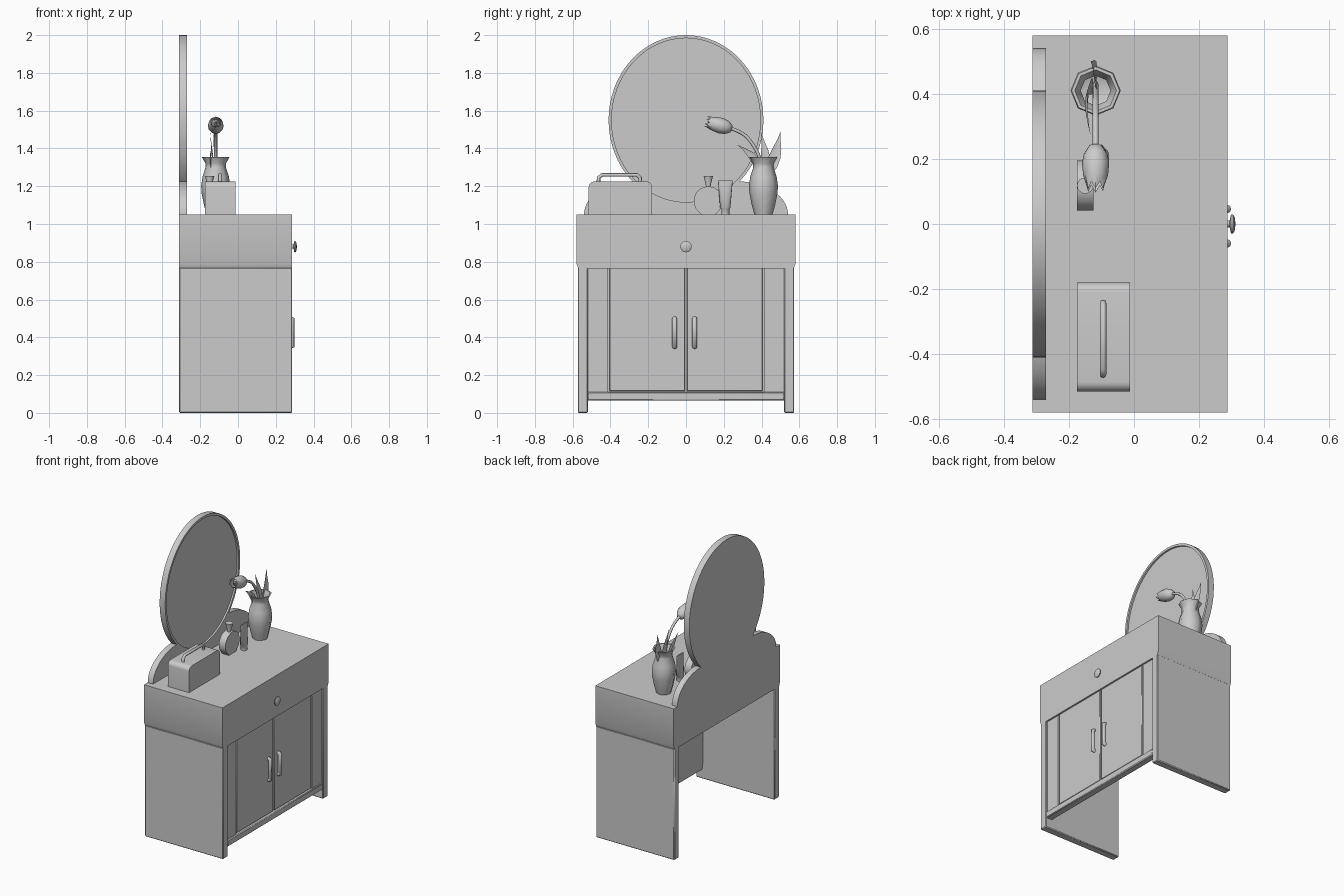
import bpy, bmesh, math
from mathutils import Vector

if "Cube" in bpy.data.objects:
    bpy.data.objects.remove(bpy.data.objects["Cube"], do_unlink=True)

grey = bpy.data.materials.new("plain grey")
grey.use_nodes = True
grey.diffuse_color = (0.6, 0.6, 0.6, 1)
grey.node_tree.nodes["Principled BSDF"].inputs["Base Color"].default_value = (0.6, 0.6, 0.6, 1)


def finish(name, bm):
    bmesh.ops.recalc_face_normals(bm, faces=bm.faces)
    mesh = bpy.data.meshes.new(name)
    bm.to_mesh(mesh)
    bm.free()
    obj = bpy.data.objects.new(name, mesh)
    bpy.context.collection.objects.link(obj)
    mesh.materials.append(grey)
    return obj


def bevel(obj, width, segments=1):
    mod = obj.modifiers.new("bevel", "BEVEL")
    mod.width, mod.segments = width, segments
    return obj


def slab_mesh(points, x0, x1):
    """Extrude a (y, z) outline along x; returns the bmesh and its +x face."""
    bm = bmesh.new()
    back = bm.faces.new([bm.verts.new((x0, y, z)) for y, z in points])
    out = bmesh.ops.extrude_face_region(bm, geom=[back], use_keep_orig=True)["geom"]
    for v in out:
        if isinstance(v, bmesh.types.BMVert):
            v.co.x = x1
    front = next(f for f in out if isinstance(f, bmesh.types.BMFace))
    bmesh.ops.recalc_face_normals(bm, faces=bm.faces)
    return bm, front


def slab(name, points, x0, x1):
    return finish(name, slab_mesh(points, x0, x1)[0])


def box(name, x0, x1, y0, y1, z0, z1):
    return slab(name, [(y0, z0), (y1, z0), (y1, z1), (y0, z1)], x0, x1)


def lathe(name, profile, sides, origin, axis=(0, 0, 1), zigzag=0):
    """Turn a (radius, height) profile around an axis."""
    bm = bmesh.new()
    rings = []
    for i, (r, h) in enumerate(profile):
        ring = []
        for k in range(sides):
            a = math.tau * k / sides
            extra = zigzag * (k % 2) if i == len(profile) - 1 else 0
            ring.append(bm.verts.new((r * math.cos(a), r * math.sin(a), h + extra)))
        rings.append(ring)
    for low, high in zip(rings, rings[1:]):
        for k in range(sides):
            n = (k + 1) % sides
            bm.faces.new((low[k], low[n], high[n], high[k]))
    bmesh.ops.remove_doubles(bm, verts=bm.verts, dist=0.0001)
    obj = finish(name, bm)
    obj.rotation_mode = "QUATERNION"
    obj.rotation_quaternion = Vector((0, 0, 1)).rotation_difference(Vector(axis))
    obj.location = origin
    return obj


def tube(name, points, radius, smooth=False):
    curve = bpy.data.curves.new(name, "CURVE")
    curve.dimensions = "3D"
    curve.bevel_depth, curve.bevel_resolution = radius, 2
    curve.use_fill_caps = True
    spline = curve.splines.new("NURBS" if smooth else "POLY")
    spline.points.add(len(points) - 1)
    for p, co in zip(spline.points, points):
        p.co = (*co, 1)
    if smooth:
        spline.use_endpoint_u = True
        spline.order_u = 3
    obj = bpy.data.objects.new(name, curve)
    bpy.context.collection.objects.link(obj)
    curve.materials.append(grey)
    return obj


def leaf(name, base, tip, bulge, width):
    """Pointed blade folded along its middle."""
    bm = bmesh.new()
    base, tip, bulge = Vector(base), Vector(tip), Vector(bulge)
    side = (tip - base).cross(Vector((1, 0, 0))).normalized()
    rows = []
    for i in range(7):
        t = i / 6
        mid = base.lerp(tip, t) + bulge * math.sin(math.pi * t)
        w = width * (0.12 + math.sin(math.pi * t ** 0.9)) * (1 - t ** 4)
        fold = Vector((w * 0.3, 0, 0))
        rows.append([bm.verts.new(p) for p in (mid - side * w + fold, mid, mid + side * w + fold)])
    for a, b in zip(rows, rows[1:]):
        for j in (0, 1):
            bm.faces.new((a[j], a[j + 1], b[j + 1], b[j]))
    bmesh.ops.remove_doubles(bm, verts=bm.verts, dist=0.0001)
    return finish(name, bm)


BACK, FRONT, TOP = -0.312, 0.287, 1.05

# Cabinet top with a recessed drawer front
half = [(0.57, 0.765), (0.58, 0.79), (0.58, TOP)]
bm, face = slab_mesh(half + [(-y, z) for y, z in reversed(half)], BACK, FRONT)
drawer = bm.faces.new([bm.verts.new((FRONT, y, z)) for y, z in
                       ((-0.48, 0.81), (0.48, 0.81), (0.48, 0.96), (-0.48, 0.96))])
rim_edges = list(face.edges) + list(drawer.edges)
bmesh.ops.delete(bm, geom=[face], context="FACES_ONLY")
pushed = bmesh.ops.extrude_face_region(bm, geom=[drawer])["geom"]
bmesh.ops.translate(bm, verts=[g for g in pushed if isinstance(g, bmesh.types.BMVert)],
                    vec=(-0.01, 0, 0))
bmesh.ops.triangle_fill(bm, edges=[e for e in rim_edges if e.is_valid], use_beauty=True)
finish("cabinet_top", bm)

# Drawer knob
lathe("drawer_knob", [(0, 0), (0.012, 0), (0.01, 0.018), (0.029, 0.022), (0.03, 0.028),
                      (0.02, 0.034), (0, 0.036)], 20, (0.276, 0, 0.88), (1, 0, 0))

# Side panels, doors, fixed strips and handles
for label, s in (("left", 1), ("right", -1)):
    a, b = sorted((s * 0.52, s * 0.573))
    bevel(box(f"side_panel_{label}", BACK, FRONT, a, b, 0, 0.77), 0.005)
    a, b = sorted((s * 0.414, s * 0.522))
    box(f"fixed_strip_{label}", 0.24, 0.275, a, b, 0.1, 0.77)
    a, b = sorted((s * 0.005, s * 0.406))
    bevel(box(f"door_{label}", 0.245, 0.275, a, b, 0.115, 0.77), 0.003)
    y = s * 0.053 - 0.007
    tube(f"door_handle_{label}", [(0.27, y, 0.35), (0.288, y, 0.355), (0.288, y, 0.495),
                                  (0.27, y, 0.5)], 0.013)
box("door_backing", 0.235, 0.262, -0.52, 0.52, 0.1, 0.77)
bevel(box("bottom_rail", 0.235, 0.285, -0.522, 0.522, 0.065, 0.11), 0.005)

# Oval mirror with a raised rim
RY, RZ, MZ = 0.41, 0.45, 1.55
oval = [(RY * math.cos(math.tau * i / 64), MZ + RZ * math.sin(math.tau * i / 64)) for i in range(64)]
bm, face = slab_mesh(oval, BACK, -0.27)
bmesh.ops.inset_region(bm, faces=[face], thickness=0.016)
pushed = bmesh.ops.extrude_face_region(bm, geom=[face])["geom"]
bmesh.ops.translate(bm, verts=[g for g in pushed if isinstance(g, bmesh.types.BMVert)],
                    vec=(-0.012, 0, 0))
if face.is_valid:
    bmesh.ops.delete(bm, geom=[face], context="FACES_ONLY")
finish("mirror", bm)


# Mirror stand hugging the lower edge of the oval
def stand_height(y):
    y = abs(y)
    dome = TOP + 0.175 * math.sqrt(max(0, 1 - (max(0, y - 0.28) / 0.26) ** 2))
    cradle = MZ - RZ * math.sqrt(max(0, 1 - (y / RY) ** 2)) + 0.006
    return min(dome, cradle)


tops = [0.54 * math.sin(math.pi / 2 * i / 32) for i in range(-32, 33)]
slab("mirror_stand", [(-0.54, TOP - 0.005)] + [(y, stand_height(y)) for y in tops]
     + [(0.54, TOP - 0.005)], BACK, -0.271)

# Vanity case with rounded upper edges and a carry handle
r, case = 0.03, []
for cy, start in ((-0.21, 0), (-0.485, math.pi / 2)):
    for i in range(7):
        a = start + math.pi / 2 * i / 6
        case.append((cy + r * math.cos(a), 1.195 + r * math.sin(a)))
slab("vanity_case", case + [(-0.515, TOP), (-0.18, TOP)], -0.175, -0.013)
tube("case_handle", [(-0.095, y, z) for y, z in
                     ((-0.463, 1.22), (-0.463, 1.245), (-0.445, 1.26), (-0.26, 1.26),
                      (-0.243, 1.245), (-0.243, 1.22))], 0.01)

# Round perfume bottle with a flared stopper
disc = []
for i in range(33):
    a = math.radians(-60 + 300 * i / 32)
    disc.append((0.118 + 0.077 * math.cos(a), 1.122 + 0.077 * math.sin(a)))
disc[0], disc[-1] = (disc[0][0], TOP), (disc[-1][0], TOP)
slab("perfume_bottle", disc, -0.175, -0.125)
lathe("bottle_stopper", [(0, 0), (0.013, 0), (0.013, 0.015), (0.025, 0.065), (0, 0.065)],
      16, (-0.15, 0.118, 1.19))

# Cosmetic tube: round cap below, flat crimp above
bm = bmesh.new()
rings = []
for rx, ry, z in ((0.021, 0.021, TOP), (0.021, 0.021, 1.08), (0.024, 0.027, 1.085),
                  (0.004, 0.038, 1.215), (0.004, 0.038, 1.23)):
    rings.append([bm.verts.new((-0.1 + rx * math.cos(math.tau * k / 16),
                                0.208 + ry * math.sin(math.tau * k / 16), z)) for k in range(16)])
for low, high in zip(rings, rings[1:]):
    for k in range(16):
        n = (k + 1) % 16
        bm.faces.new((low[k], low[n], high[n], high[k]))
bm.faces.new(rings[0])
bm.faces.new(rings[-1])
finish("cosmetic_tube", bm)

# Vase, open at the top
VX, VY = -0.118, 0.41
lathe("vase", [(0, 0), (0.048, 0), (0.062, 0.05), (0.074, 0.11), (0.077, 0.15), (0.07, 0.2),
               (0.054, 0.25), (0.054, 0.27), (0.074, 0.305), (0.064, 0.305), (0.046, 0.265),
               (0.046, 0.245), (0.06, 0.19), (0.05, 0.05), (0, 0.03)], 8, (VX, VY, TOP))

# Drooping tulip and leaves
tube("tulip_stem", [(VX, 0.43, 1.15), (VX, 0.4, 1.34), (VX, 0.35, 1.43), (VX, 0.3, 1.485),
                    (VX, 0.235, 1.507)], 0.009, True)
lathe("tulip_flower", [(0, 0), (0.02, 0.005), (0.036, 0.03), (0.042, 0.06), (0.038, 0.1),
                       (0.026, 0.125)], 12, (VX, 0.245, 1.503), (0, -0.15, 0.043), 0.022)
lathe("tulip_core", [(0.02, 0.02), (0.03, 0.06), (0.026, 0.1), (0, 0.138)], 6,
      (VX, 0.245, 1.503), (0, -0.15, 0.043))
leaf("leaf_tall", (VX - 0.01, 0.42, 1.2), (VX - 0.03, 0.395, 1.49), (0, 0.015, 0), 0.024)
leaf("leaf_outer", (VX, 0.41, 1.22), (VX - 0.015, 0.5, 1.49), (0, 0.015, 0), 0.03)
leaf("leaf_low", (VX - 0.02, 0.42, 1.2), (VX - 0.015, 0.27, 1.42), (-0.015, 0.02, 0.03), 0.022)

# Smooth shading with sharp edges kept
bpy.ops.object.select_all(action="DESELECT")
for obj in bpy.context.scene.objects:
    if obj.type == "MESH":
        obj.select_set(True)
        bpy.context.view_layer.objects.active = obj
bpy.ops.object.shade_smooth_by_angle(angle=math.radians(50))
